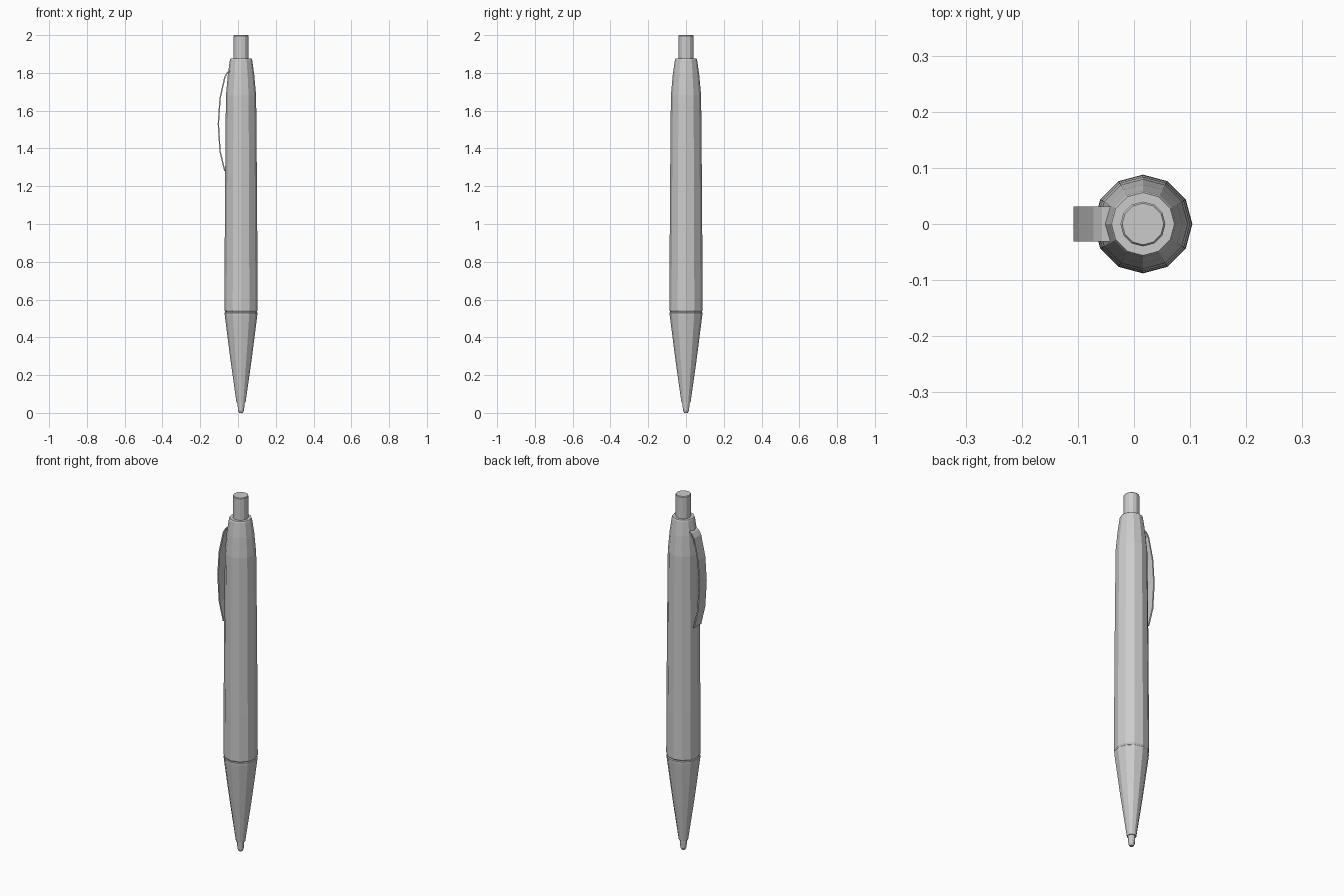
import bpy, bmesh, math

if "Cube" in bpy.data.objects:
    bpy.data.objects.remove(bpy.data.objects["Cube"])

AXIS_X = 0.016   # barrel axis is offset so that the clip is inside the centred bounds
SIDES = 12


def make_object(name, bm):
    bmesh.ops.recalc_face_normals(bm, faces=bm.faces)
    mesh = bpy.data.meshes.new(name)
    bm.to_mesh(mesh)
    bm.free()
    obj = bpy.data.objects.new(name, mesh)
    bpy.context.collection.objects.link(obj)
    return obj


def lathe(name, profile):
    """Closed faceted solid from (radius, z) pairs, bottom to top."""
    bm = bmesh.new()
    rings = []
    for r, z in profile:
        rings.append([bm.verts.new((AXIS_X + r * math.cos(a), r * math.sin(a), z))
                      for a in (2 * math.pi * i / SIDES for i in range(SIDES))])
    for low, high in zip(rings, rings[1:]):
        for i in range(SIDES):
            j = (i + 1) % SIDES
            bm.faces.new((low[i], low[j], high[j], high[i]))
    bm.faces.new(rings[0][::-1])
    bm.faces.new(rings[-1])
    return make_object(name, bm)


# Writing point
lathe("point", [(0.010, 0.0), (0.016, 0.012), (0.019, 0.055), (0.019, 0.07)])

# Tapered nose cone, ending in the groove below the barrel
lathe("nose_cone", [(0.024, 0.055), (0.056, 0.28), (0.086, 0.515),
                    (0.087, 0.53), (0.082, 0.534)])

# Long barrel with narrowed shoulder and rim
lathe("barrel", [(0.082, 0.532), (0.088, 0.542), (0.087, 0.80), (0.084, 1.25),
                 (0.080, 1.68), (0.070, 1.79), (0.059, 1.868), (0.056, 1.875)])

# Push button
lathe("push_button", [(0.040, 1.865), (0.040, 1.996), (0.037, 2.0)])

# Clip: bowed strip given thickness
path = [(-0.040, 1.812), (-0.055, 1.803), (-0.069, 1.78), (-0.095, 1.665),
        (-0.104, 1.53), (-0.095, 1.385), (-0.070, 1.28)]
bm = bmesh.new()
edges = [[bm.verts.new((x, y, z)) for y in (-0.031, 0.031)] for x, z in path]
for a, b in zip(edges, edges[1:]):
    bm.faces.new((a[0], a[1], b[1], b[0]))
clip = make_object("clip", bm)
solid = clip.modifiers.new("thickness", "SOLIDIFY")
solid.thickness = 0.007
solid.offset = 0
